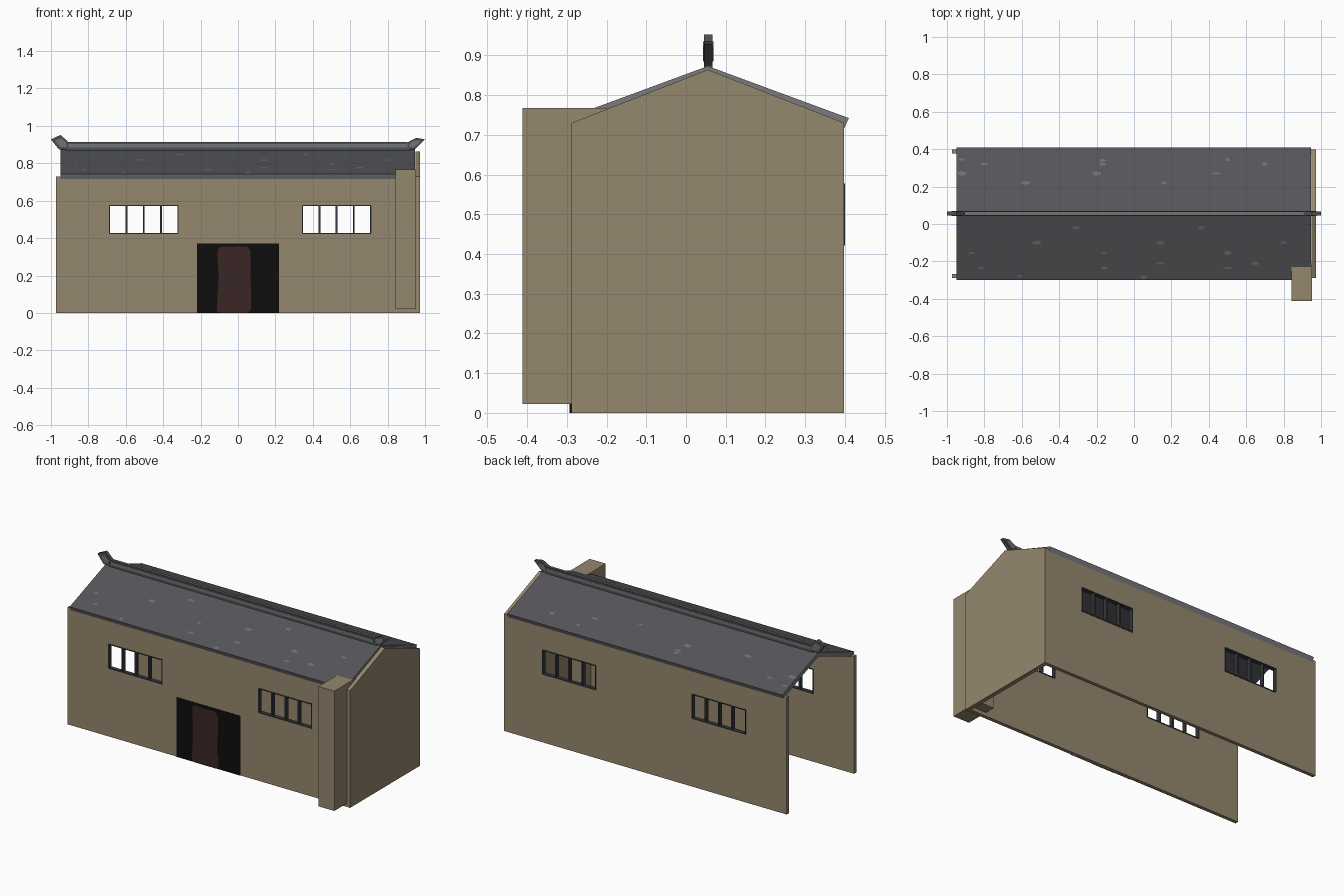
import bpy, bmesh, math, random
from mathutils import Vector

if "Cube" in bpy.data.objects:
    bpy.data.objects.remove(bpy.data.objects["Cube"])


def material(name, srgb):
    lin = [(c / 255 / 12.92) if c < 10 else ((c / 255 + 0.055) / 1.055) ** 2.4 for c in srgb]
    mat = bpy.data.materials.new(name)
    mat.use_nodes = True
    mat.diffuse_color = (*lin, 1)
    mat.node_tree.nodes["Principled BSDF"].inputs["Base Color"].default_value = (*lin, 1)
    return mat


PLASTER = material("tan plaster", (149, 135, 110))
SLATE = material("dark slate", (86, 85, 90))
TRIM = material("grey roof edge", (122, 123, 125))
CHIP = material("pale worn tile", (112, 112, 115))
RIDGE = material("ridge charcoal", (76, 80, 82))
RIDGE_PALE = material("ridge grey", (112, 117, 115))
IRON = material("window iron", (52, 56, 60))
BLACK = material("doorway black", (13, 13, 13))
DOOR = material("dark red door", (58, 38, 38))


def finish(name, bm, *mats):
    bmesh.ops.recalc_face_normals(bm, faces=bm.faces)
    mesh = bpy.data.meshes.new(name)
    bm.to_mesh(mesh)
    bm.free()
    for m in mats:
        mesh.materials.append(m)
    ob = bpy.data.objects.new(name, mesh)
    bpy.context.collection.objects.link(ob)
    return ob


def prism(name, points, depth, *mats):
    """Extrude a closed outline of 3D points along the depth vector."""
    bm = bmesh.new()
    face = bm.faces.new([bm.verts.new(p) for p in points])
    geom = bmesh.ops.extrude_face_region(bm, geom=[face])["geom"]
    verts = [g for g in geom if isinstance(g, bmesh.types.BMVert)]
    bmesh.ops.translate(bm, verts=verts, vec=Vector(depth))
    return finish(name, bm, *mats)


def box(name, x, y, z, mat):
    pts = [(x[0], y[0], z[0]), (x[1], y[0], z[0]), (x[1], y[1], z[0]), (x[0], y[1], z[0])]
    return prism(name, pts, (0, 0, z[1] - z[0]), mat)


RIDGE_Y, FRONT, BACK, THICK = 0.055, -0.288, 0.398, 0.022
WINDOWS = {"right": (-0.688, -0.32), "left": (0.345, 0.71)}
SILL, HEAD = 0.425, 0.575


# Long walls with window openings, frames and bars
def long_wall(name, y0, y1):
    wall = box(name + "_wall", (-0.972, 0.972), (y0, y1), (0, 0.73), PLASTER)
    for side, (x0, x1) in WINDOWS.items():
        cutter = box("cutter", (x0, x1), (y0 - 0.1, y1 + 0.1), (SILL, HEAD), PLASTER)
        cutter.hide_render = True
        cut = wall.modifiers.new("opening", 'BOOLEAN')
        cut.object, cut.operation, cut.solver = cutter, 'DIFFERENCE', 'EXACT'
        bpy.context.view_layer.objects.active = wall
        bpy.ops.object.modifier_apply(modifier=cut.name)
        bpy.data.objects.remove(cutter)
        label = f"{name}_{side}_window"
        ys = (y0 - 0.002, y1 + 0.002)
        for i in range(5):
            x = x0 + (x1 - x0) * i / 4
            w = 0.005 if 0 < i < 4 else 0.003
            box(f"{label}_bar_{i}", (x - w, x + w), ys, (SILL, HEAD), IRON)
        for part, z in (("sill", SILL), ("head", HEAD)):
            box(f"{label}_{part}", (x0, x1), ys, (z - 0.003, z + 0.003), IRON)


long_wall("front", FRONT, FRONT + THICK)
long_wall("back", BACK - THICK, BACK)

# Gable end on the left, the other end stays open
gable = [(FRONT, 0), (BACK, 0), (BACK, 0.73), (RIDGE_Y, 0.864), (FRONT, 0.73)]
prism("left_gable_wall", [(0.948, y, z) for y, z in gable], (0.026, 0, 0), PLASTER)

# Corner pier
box("corner_pier", (0.842, 0.952), (-0.412, -0.2), (0.022, 0.768), PLASTER)

# Roof slopes: slate faces with pale edges
RUN, DROP = 0.355, 0.131
for name, s in (("front", -1), ("back", 1)):
    section = [(RIDGE_Y, 0.873), (RIDGE_Y + s * RUN, 0.873 - DROP),
               (RIDGE_Y + s * (RUN - 0.012), 0.716), (RIDGE_Y, 0.847)]
    roof = prism(name + "_roof", [(-0.95, y, z) for y, z in section], (1.896, 0, 0), SLATE, TRIM)
    for poly in roof.data.polygons:
        n = poly.normal
        if abs(n.x) > 0.5 or n.y * s > 0.6:
            poly.material_index = 1

# Worn tiles scattered on the slopes
CHIPS = {-1: [(-0.87, -0.155), (-0.82, -0.235), (-0.61, -0.28), (-0.52, -0.1), (-0.31, -0.02),
              (-0.16, -0.235), (-0.16, -0.155), (0.05, -0.285), (0.14, -0.1), (0.14, -0.21),
              (0.36, -0.02), (0.5, -0.155), (0.5, -0.235), (0.65, -0.21), (0.8, -0.1)],
         1: [(-0.92, 0.345), (-0.92, 0.27), (-0.8, 0.32), (-0.58, 0.22), (-0.2, 0.27),
             (-0.17, 0.34), (-0.17, 0.32), (0.16, 0.22), (0.44, 0.27), (0.5, 0.345), (0.7, 0.32)]}
random.seed(4)
for s, spots in CHIPS.items():
    bm = bmesh.new()
    for cx, cy in spots:
        rx, ry = random.uniform(0.012, 0.026), random.uniform(0.006, 0.012)
        ring = []
        for k in range(7):
            a = math.tau * k / 7
            y = cy + ry * math.sin(a)
            z = 0.8745 - abs(y - RIDGE_Y) * DROP / RUN
            ring.append(bm.verts.new((cx + rx * math.cos(a), y, z)))
        bm.faces.new(ring)
    finish("front_worn_tiles" if s < 0 else "back_worn_tiles", bm, CHIP)

# Ridge beam with pale side panels and cap strip
Y0, Y1 = 0.045, 0.067
box("ridge_beam", (-0.92, 0.92), (Y0, Y1), (0.862, 0.911), RIDGE)
box("ridge_panel", (-0.905, 0.905), (Y0 - 0.002, Y1 + 0.002), (0.884, 0.902), RIDGE_PALE)
box("ridge_cap", (-0.905, 0.905), (Y0 + 0.004, Y1 - 0.004), (0.905, 0.913), RIDGE_PALE)


# Upturned ridge ends, each with an inset pale panel
def ridge_end(name, outline):
    prism(name, [(x, Y0, z) for x, z in outline], (0, Y1 - Y0, 0), RIDGE)
    cx = sum(p[0] for p in outline) / len(outline)
    cz = sum(p[1] for p in outline) / len(outline)
    inner = [(cx + (x - cx) * 0.6, Y0 - 0.002, cz + (z - cz) * 0.6) for x, z in outline]
    prism(name + "_panel", inner, (0, Y1 - Y0 + 0.004, 0), RIDGE_PALE)


ridge_end("right_ridge_end", [(-0.9, 0.875), (-0.905, 0.911), (-0.948, 0.952), (-1, 0.928), (-0.958, 0.875)])
ridge_end("left_ridge_end", [(0.9, 0.875), (0.905, 0.911), (0.952, 0.936), (1, 0.928), (0.945, 0.875)])

# Dark doorway and rounded door panel
box("doorway", (-0.22, 0.22), (FRONT - 0.003, FRONT + 0.001), (0, 0.37), BLACK)
door = [(-0.113, 0.01), (-0.1, 0), (0.055, 0), (0.07, 0.02), (0.066, 0.33), (0.05, 0.355),
        (-0.09, 0.355), (-0.107, 0.345), (-0.11, 0.3), (-0.104, 0.2)]
prism("door_panel", [(x, FRONT - 0.005, z) for x, z in door], (0, 0.004, 0), DOOR)
